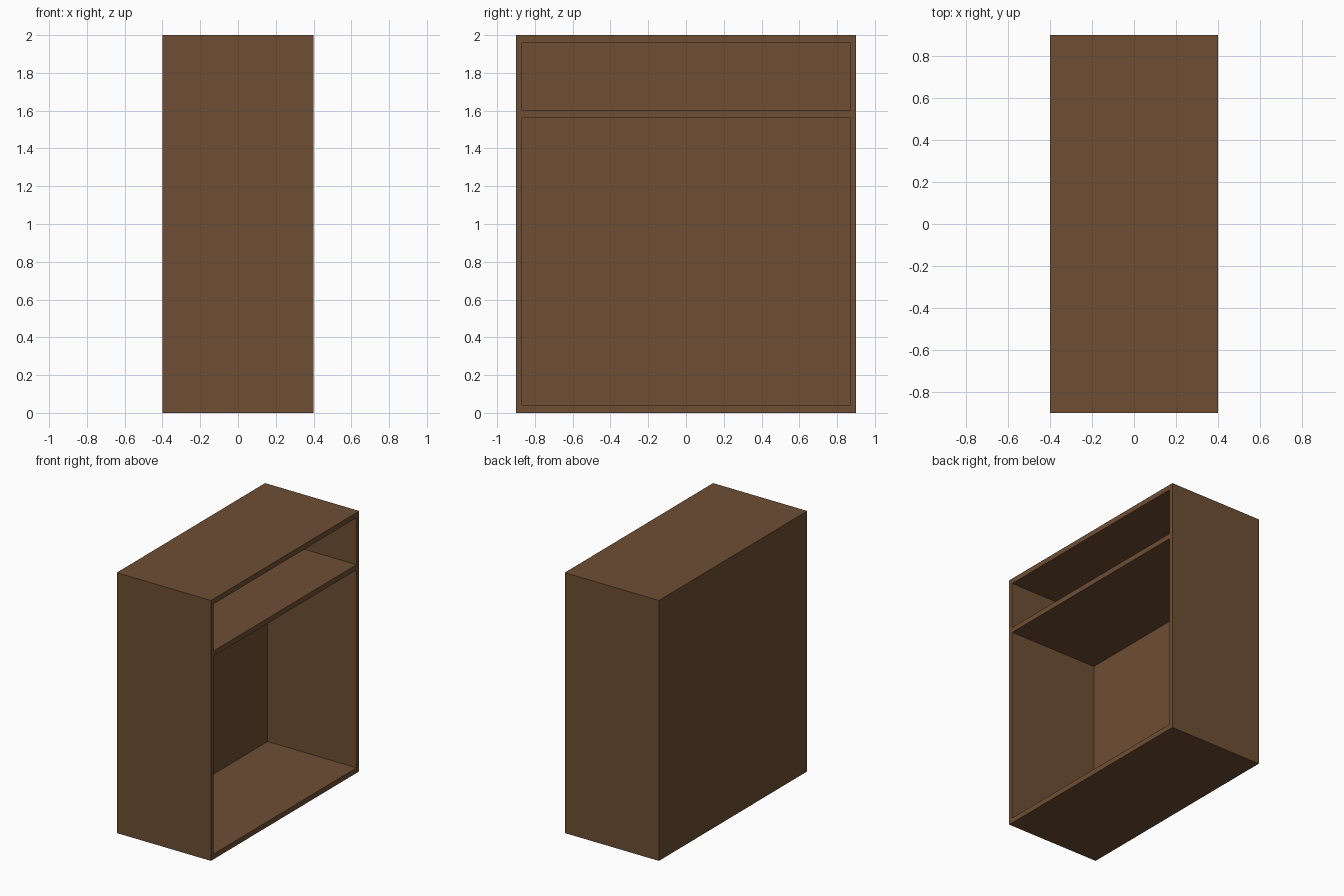
import bpy

if "Cube" in bpy.data.objects:
    bpy.data.objects.remove(bpy.data.objects["Cube"])

# one brown wood colour
wood = bpy.data.materials.new("brown wood")
wood.diffuse_color = (0.156, 0.076, 0.034, 1)
wood.use_nodes = True
wood.node_tree.nodes["Principled BSDF"].inputs["Base Color"].default_value = wood.diffuse_color

D, W, H = 0.4, 0.9, 2.0            # half depth, half width, height
SIDE, SLAB, BACK = 0.033, 0.04, 0.045


def board(name, x0, x1, y0, y1, z0, z1):
    bpy.ops.mesh.primitive_cube_add(size=1)
    ob = bpy.context.object
    ob.name = name
    for v in ob.data.vertices:
        v.co = (x0 if v.co.x < 0 else x1,
                y0 if v.co.y < 0 else y1,
                z0 if v.co.z < 0 else z1)
    ob.data.materials.append(wood)


# side walls, full height
board("front_side_wall", -D, D, -W, -W + SIDE, 0, H)
board("rear_side_wall", -D, D, W - SIDE, W, 0, H)
# floor, shelf and top between the walls
for name, z in (("floor", 0), ("shelf", 1.56), ("top", H - SLAB)):
    board(name, -D, D, -W + SIDE, W - SIDE, z, z + SLAB)
# closed back panels behind each compartment
board("lower_back_panel", -D, -D + BACK, -W + SIDE, W - SIDE, SLAB, 1.56)
board("upper_back_panel", -D, -D + BACK, -W + SIDE, W - SIDE, 1.6, H - SLAB)
